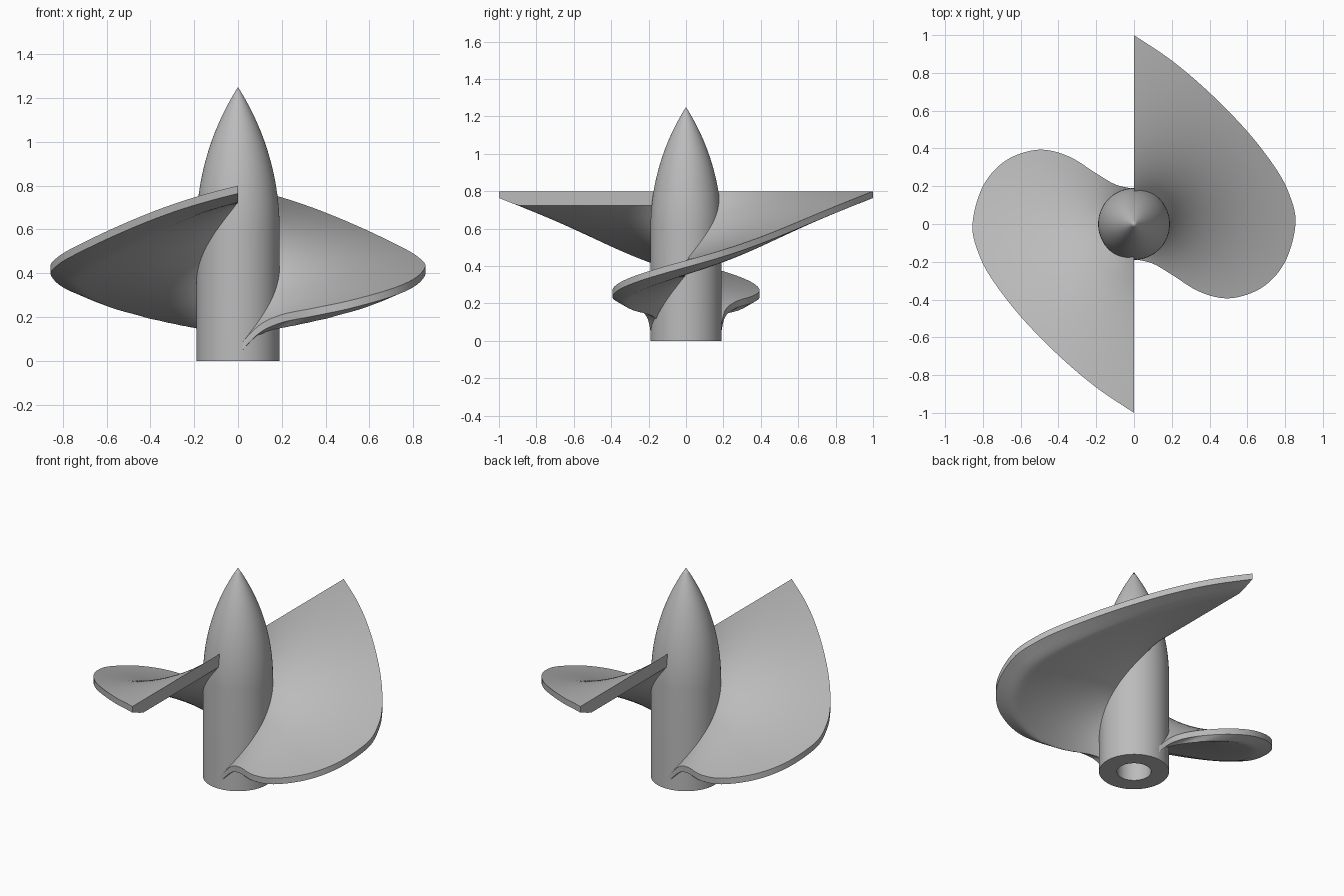
import bpy, bmesh, math
from mathutils import Vector

cube = bpy.data.objects.get("Cube")
if cube:
    bpy.data.objects.remove(cube, do_unlink=True)

grey = bpy.data.materials.new("light grey")
grey.use_nodes = True
colour = (0.5, 0.5, 0.5, 1)
grey.diffuse_color = colour
grey.node_tree.nodes["Principled BSDF"].inputs["Base Color"].default_value = colour

HUB_R, BORE_R, HEIGHT, NOSE_START = 0.19, 0.093, 1.25, 0.6
PITCH = 0.74 / math.pi          # rise per radian of the blade


def finish(bm, name):
    bmesh.ops.recalc_face_normals(bm, faces=bm.faces)
    mesh = bpy.data.meshes.new(name)
    bm.to_mesh(mesh)
    bm.free()
    mesh.materials.append(grey)
    obj = bpy.data.objects.new(name, mesh)
    bpy.context.collection.objects.link(obj)
    bpy.ops.object.select_all(action='DESELECT')
    obj.select_set(True)
    bpy.context.view_layer.objects.active = obj
    bpy.ops.object.shade_smooth_by_angle(angle=math.radians(32))
    return obj


def build_hub():
    # Lathe: blind bore, straight barrel and tangent ogive nose
    length = HEIGHT - NOSE_START
    rho = (HUB_R ** 2 + length ** 2) / (2 * HUB_R)
    profile = [(0, 0.55), (BORE_R, 0.55), (BORE_R, 0), (HUB_R, 0)]
    for i in range(25):
        d = length * i / 24
        profile.append((max(0, math.sqrt(rho ** 2 - d ** 2) + HUB_R - rho), NOSE_START + d))
    bm = bmesh.new()
    verts = [bm.verts.new((r, 0, z)) for r, z in profile]
    edges = [bm.edges.new(pair) for pair in zip(verts, verts[1:])]
    bmesh.ops.spin(bm, geom=verts + edges, cent=(0, 0, 0), axis=(0, 0, 1),
                   angle=math.tau, steps=96, use_duplicate=False)
    bmesh.ops.remove_doubles(bm, verts=bm.verts, dist=0.0001)
    finish(bm, "hub")


def smooth_path(points, steps):
    # Catmull-Rom spline through the outline points
    p = [Vector(q) for q in points]
    p = [2 * p[0] - p[1]] + p + [2 * p[-1] - p[-2]]
    path = []
    for a, b, c, d in zip(p, p[1:], p[2:], p[3:]):
        for i in range(steps):
            t = i / steps
            path.append(0.5 * (2 * b + (c - a) * t + (2 * a - 5 * b + 4 * c - d) * t ** 2
                               + (3 * b - a - 3 * c + d) * t ** 3))
    return path + [p[-2]]


# Blade outline in plan, from the low root to the high tip
OUTLINE = [(0, -0.185), (0.1, -0.21), (0.2, -0.268), (0.35, -0.36), (0.51, -0.393),
           (0.68, -0.335), (0.8, -0.2), (0.855, 0), (0.825, 0.15), (0.75, 0.295),
           (0.6, 0.49), (0.4, 0.695), (0.2, 0.865), (0, 1)]


def build_blade(name, turn):
    # Helical sheet, flat-topped along each radius and thinner towards the rim
    inner, rows = 0.14, 24
    bm = bmesh.new()
    top, bottom = [], []
    for point in smooth_path(OUTLINE, 8):
        angle, rim = math.atan2(point.y, point.x), point.length
        z = 0.43 + PITCH * angle
        upper, lower = [], []
        for j in range(rows + 1):
            r = inner + (rim - inner) * j / rows
            thick = 0.036 + min(0.04, 0.4 * (rim - r))
            x, y = r * math.cos(angle + turn), r * math.sin(angle + turn)
            upper.append(bm.verts.new((x, y, z)))
            lower.append(bm.verts.new((x, y, z - thick)))
        top.append(upper)
        bottom.append(lower)
    for grid in (top, bottom):
        for a, b in zip(grid, grid[1:]):
            for j in range(rows):
                bm.faces.new((a[j], a[j + 1], b[j + 1], b[j]))
    # Walls along the rim, the root and both end edges
    borders = [([g[k] for g in top], [g[k] for g in bottom]) for k in (0, -1)]
    borders += [(top[k], bottom[k]) for k in (0, -1)]
    for up, low in borders:
        for j in range(len(up) - 1):
            bm.faces.new((up[j], up[j + 1], low[j + 1], low[j]))
    finish(bm, name)


build_hub()
build_blade("left_blade", 0)
build_blade("right_blade", math.pi)
